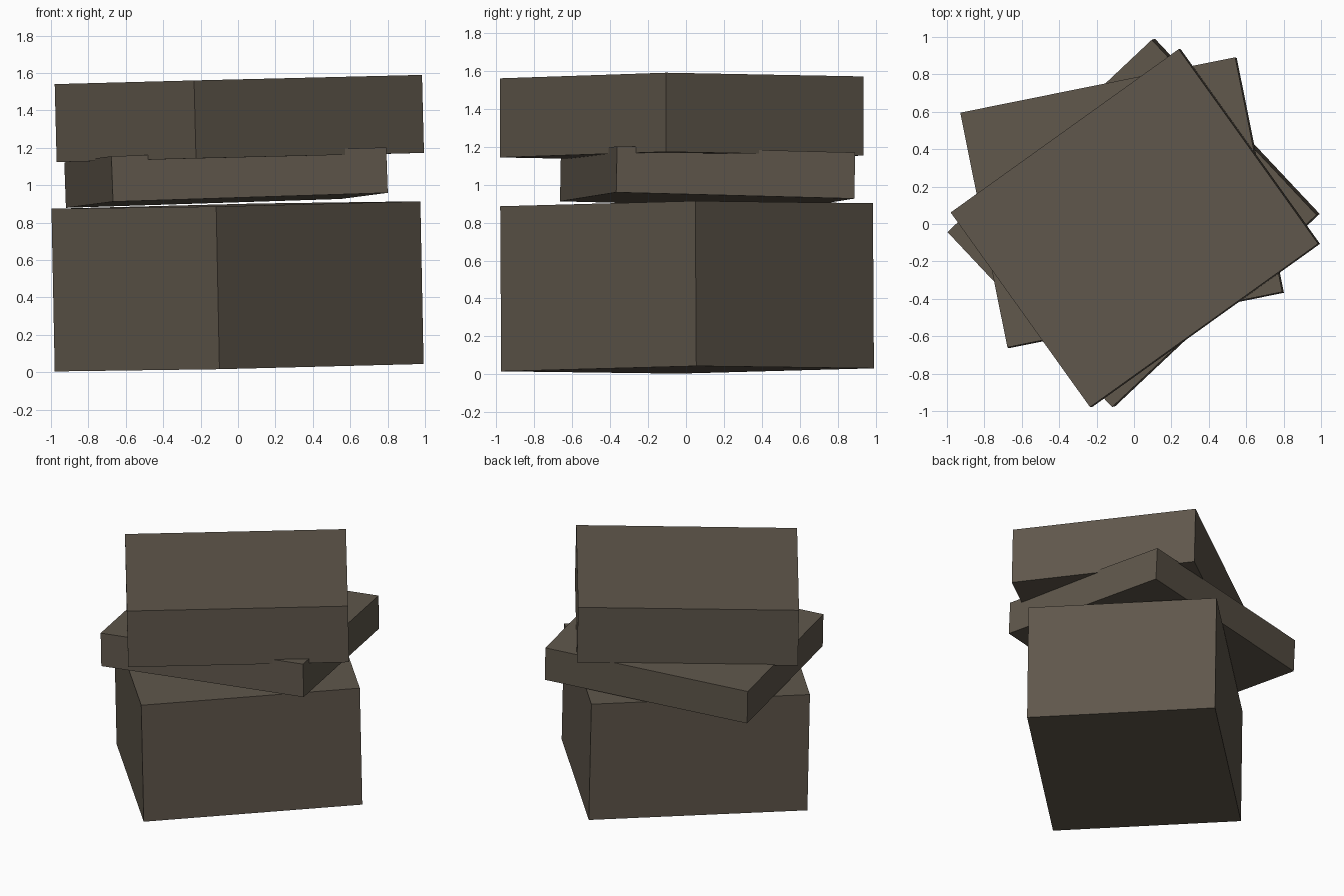
import bpy
import math
from mathutils import Matrix, Vector

if "Cube" in bpy.data.objects:
    bpy.data.objects.remove(bpy.data.objects["Cube"])

brown = bpy.data.materials.new("dark_brown")
brown.diffuse_color = (0.115, 0.095, 0.071, 1.0)
brown.use_nodes = True
brown.node_tree.nodes["Principled BSDF"].inputs["Base Color"].default_value = brown.diffuse_color


def slab(name, size, top_centre, heading, normal):
    """Flat-shaded block hung below its top centre, turned by heading and tilted to normal."""
    up = Vector(normal).normalized()
    turn = math.radians(heading)
    side = up.cross(Vector((math.cos(turn), math.sin(turn), 0))).normalized()
    along = side.cross(up)
    rot = Matrix((along, side, up)).transposed().to_4x4()
    bpy.ops.mesh.primitive_cube_add(size=1)
    ob = bpy.context.object
    ob.name = name
    ob.data.transform(Matrix.Diagonal((*size, 1)) @ Matrix.Translation((0, 0, -0.5)))
    ob.matrix_world = Matrix.Translation(top_centre) @ rot
    ob.data.materials.append(brown)
    return ob


# Three loosely stacked blocks, each twisted and slightly tilted
slab("bottom_block", (1.50, 1.285, 0.87), (-0.011, 0.003, 0.894), 43.25, (-0.020, -0.006, 1))
slab("middle_block", (1.50, 1.28, 0.243), (-0.068, 0.116, 1.162), 11.35, (-0.036, 0.019, 1))
slab("top_block", (1.50, 1.28, 0.417), (0.002, -0.022, 1.565), 35.6, (-0.025, 0.001, 1))
